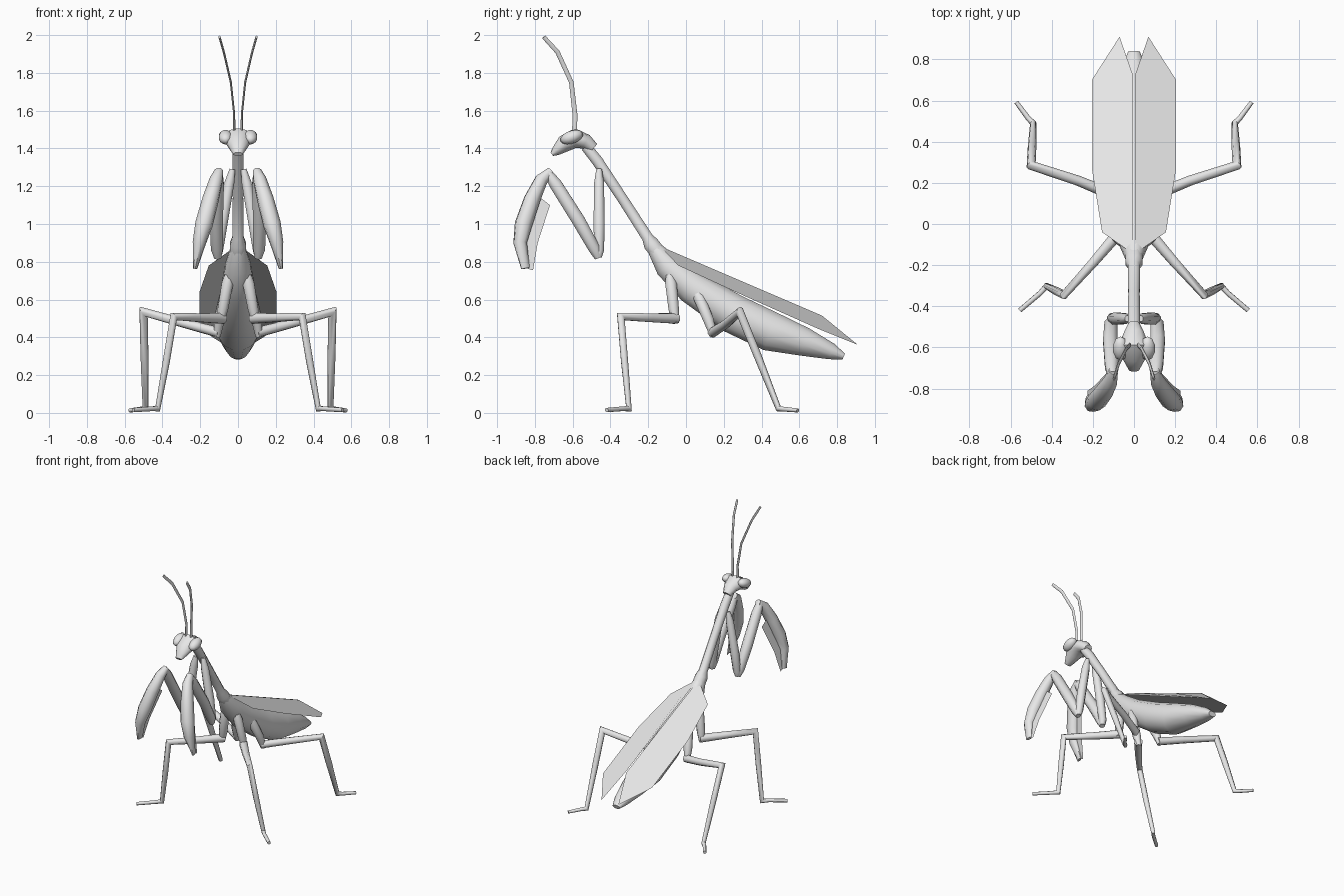
import bpy, math
from mathutils import Vector

cube = bpy.data.objects.get("Cube")
if cube:
    bpy.data.objects.remove(cube, do_unlink=True)

grey = bpy.data.materials.new("light grey")
grey.use_nodes = True
grey.diffuse_color = (0.8, 0.8, 0.8, 1)
grey.node_tree.nodes["Principled BSDF"].inputs["Base Color"].default_value = (0.8, 0.8, 0.8, 1)


def add_object(name, verts, faces, mirrored):
    mesh = bpy.data.meshes.new(name)
    mesh.from_pydata(verts, [], faces)
    mesh.materials.append(grey)
    mesh.shade_smooth()
    mesh.set_sharp_from_angle(angle=math.radians(50))
    obj = bpy.data.objects.new(name, mesh)
    bpy.context.collection.objects.link(obj)
    if mirrored:
        obj.modifiers.new("Mirror", 'MIRROR').use_mirror_merge = False
    return obj


def tube(name, path, mirrored=True, sides=8):
    """Loft rings along a path of (x, y, z, side radius, other radius)."""
    pts = [Vector(p[:3]) for p in path]
    last = len(pts) - 1
    u = Vector((1, 0, 0))
    verts = []
    for i, p in enumerate(path):
        before = (pts[i] - pts[max(i - 1, 0)]).normalized()
        after = (pts[min(i + 1, last)] - pts[i]).normalized()
        t = (before + after).normalized()
        u = (u - t * u.dot(t)).normalized()
        v = t.cross(u)
        # widen the mitre at bends so the limb keeps its thickness
        bend = after - before if 0 < i < last else Vector()
        stretch = min(1 / max(t.dot(after), 0.1), 1.5) - 1 if 0 < i < last else 0
        if bend.length > 1e-5:
            bend.normalize()
        ra, rb = p[3], p[-1]
        for k in range(sides):
            a = 2 * math.pi * (k + 0.5) / sides
            off = u * ra * math.cos(a) + v * rb * math.sin(a)
            verts.append(pts[i] + off + bend * off.dot(bend) * stretch)
    faces = []
    for i in range(last):
        for k in range(sides):
            j = (k + 1) % sides
            a, b = i * sides, (i + 1) * sides
            faces.append((a + k, a + j, b + j, b + k))
    faces.append(tuple(reversed(range(sides))))
    faces.append(tuple(range(last * sides, (last + 1) * sides)))
    return add_object(name, verts, faces, mirrored)


def plate(name, outline):
    return add_object(name, outline, [tuple(range(len(outline)))], True)


# Body on the centre line
tube("long_thorax", [(0, -.53, 1.41, .03), (0, -.47, 1.335, .032), (0, -.34, 1.14, .03),
                     (0, -.205, .93, .032), (0, -.185, .895, .045), (0, -.15, .85, .045)],
     mirrored=False)
tube("abdomen", [(0, -.17, .875, .04), (0, -.10, .78, .07), (0, .03, .665, .09),
                 (0, .25, .525, .108), (0, .45, .43, .108), (0, .63, .375, .085, .078),
                 (0, .77, .325, .055, .045), (0, .835, .298, .03, .018)],
     mirrored=False, sides=12)

# Head with bulging eyes
tube("head", [(0, -.49, 1.40, .03), (0, -.53, 1.435, .05, .04), (0, -.585, 1.455, .075, .048),
              (0, -.645, 1.425, .06, .045), (0, -.69, 1.385, .035, .025),
              (0, -.71, 1.37, .025, .012)], mirrored=False, sides=10)
bpy.ops.mesh.primitive_uv_sphere_add(segments=10, ring_count=7, radius=1)
eyes = bpy.context.object
eyes.name = "eyes"
eyes.data.materials.append(grey)
eyes.data.shade_smooth()
for vert in eyes.data.vertices:
    x, y, z = vert.co
    vert.co = (.066 + .038 * x, -.605 + .06 * y, 1.46 + .036 * z + .014 * y)
eyes.modifiers.new("Mirror", 'MIRROR').use_mirror_merge = False

tube("antennae", [(.02, -.59, 1.48, .007, .013), (.02, -.588, 1.58, .006, .013),
                  (.038, -.607, 1.75, .006, .012), (.075, -.68, 1.91, .006, .012),
                  (.098, -.753, 1.99, .006, .011)], sides=6)

# Folded grasping forelegs
tube("foreleg_coxa", [(.03, -.46, 1.29, .016), (.045, -.46, 1.22, .028), (.085, -.46, 1.0, .032),
                      (.105, -.46, .86, .028), (.107, -.465, .825, .02)])
tube("foreleg_femur", [(.107, -.465, .82, .02), (.112, -.485, .87, .034), (.115, -.57, 1.02, .038),
                       (.108, -.69, 1.21, .036), (.105, -.735, 1.275, .025)])
tube("foreleg_tibia", [(.10, -.715, 1.28, .024), (.115, -.765, 1.235, .036), (.145, -.815, 1.13, .045),
                       (.18, -.86, 1.0, .048), (.205, -.878, .9, .036), (.226, -.85, .765, .01, .024)])
plate("foreleg_spine_blade", [(.135, -.785, 1.15), (.13, -.72, 1.10), (.19, -.785, .9),
                              (.225, -.81, .755), (.226, -.86, .77), (.18, -.85, 1.0)])

# Walking legs
tube("middle_leg_hip", [(.05, -.085, .73, .022), (.055, -.08, .69, .033), (.08, -.065, .55, .03),
                        (.092, -.055, .475, .018)])
tube("middle_leg", [(.08, -.05, .50, .03), (.20, -.19, .504, .025), (.34, -.345, .51, .02),
                    (.38, -.325, .27, .02), (.425, -.302, .022, .015),
                    (.455, -.335, .022, .013), (.555, -.42, .015, .012)])
tube("hind_leg_hip", [(.06, .05, .65, .02), (.07, .07, .61, .033), (.10, .12, .49, .03),
                      (.11, .145, .405, .018)])
tube("hind_leg", [(.10, .14, .425, .028), (.27, .21, .47, .025), (.50, .285, .535, .022),
                  (.495, .38, .30, .021), (.49, .49, .022, .015),
                  (.515, .515, .02, .013), (.572, .592, .013, .011)])

# Roof-like folded wings
plate("wings", [(.004, -.12, .875), (.04, -.12, .862), (.155, -.04, .78), (.205, .27, .637),
                (.205, .70, .445), (.07, .91, .36), (.004, .72, .515)])
